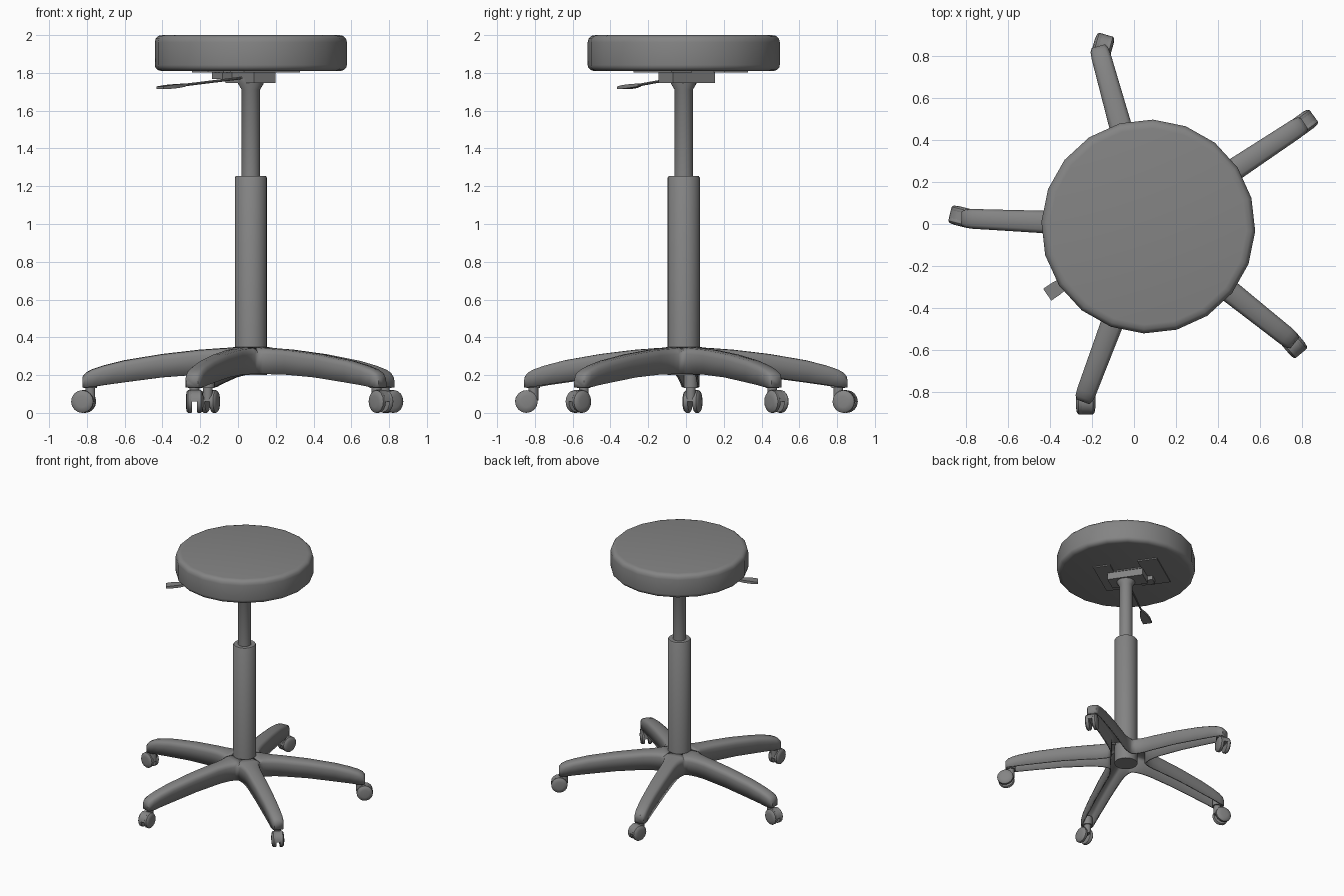
import bpy, bmesh, math
from mathutils import Matrix, Vector

if "Cube" in bpy.data.objects:
    bpy.data.objects.remove(bpy.data.objects["Cube"])

CX, CY = 0.068, -0.012
CENTRE = Matrix.Translation((CX, CY, 0))
DARK = bpy.data.materials.new("dark_grey")
DARK.diffuse_color = (0.23, 0.23, 0.23, 1)
DARK.use_nodes = True
DARK.node_tree.nodes["Principled BSDF"].inputs["Base Color"].default_value = DARK.diffuse_color


def finish(name, bm, mat=CENTRE, angle=40):
    bmesh.ops.remove_doubles(bm, verts=bm.verts, dist=0.0005)
    bmesh.ops.recalc_face_normals(bm, faces=bm.faces)
    bm.transform(mat)
    me = bpy.data.meshes.new(name)
    bm.to_mesh(me)
    bm.free()
    me.materials.append(DARK)
    ob = bpy.data.objects.new(name, me)
    bpy.context.collection.objects.link(ob)
    bpy.ops.object.select_all(action='DESELECT')
    ob.select_set(True)
    bpy.context.view_layer.objects.active = ob
    bpy.ops.object.shade_smooth_by_angle(angle=math.radians(angle))
    return ob


def loft(bm, rows, cap_start=True):
    """Skin closed loops of points, capping the ends."""
    rings = [[bm.verts.new(p) for p in row] for row in rows]
    n = len(rings[0])
    for a, b in zip(rings, rings[1:]):
        for i in range(n):
            j = (i + 1) % n
            bm.faces.new((a[i], a[j], b[j], b[i]))
    bm.faces.new(rings[0][::-1])
    bm.faces.new(rings[-1])


def lathe(bm, profile, sides, mat=Matrix(), phase=0.0):
    """Closed solid turned from (radius, z) points."""
    angs = [phase + 2 * math.pi * i / sides for i in range(sides)]
    loft(bm, [[mat @ Vector((r * math.cos(a), r * math.sin(a), z)) for a in angs]
              for r, z in profile])


def box(bm, lo, hi):
    for v in bmesh.ops.create_cube(bm, size=1)['verts']:
        v.co = [l + (h - l) * (c + 0.5) for l, h, c in zip(lo, hi, v.co)]


# Padded round seat
bm = bmesh.new()
lathe(bm, [(0.475, 1.81), (0.493, 1.815), (0.506, 1.828), (0.509, 1.842), (0.509, 1.962),
           (0.504, 1.982), (0.490, 1.996), (0.467, 2.0)], 20, phase=math.radians(-2.5))
finish("seat", bm)

# Gas lift column
bm = bmesh.new()
lathe(bm, [(0.085, 0.2), (0.085, 1.245), (0.080, 1.253)], 24)
finish("column_sleeve", bm)
bm = bmesh.new()
lathe(bm, [(0.049, 1.24), (0.049, 1.712), (0.067, 1.742), (0.067, 1.77)], 24)
finish("column_piston", bm)

# Seat mechanism, local x points along the lever
MECH = CENTRE @ Matrix.Rotation(math.radians(214), 4, 'Z')
bm = bmesh.new()
box(bm, (-0.18, -0.29, 1.801), (0.18, -0.14, 1.812))
box(bm, (-0.18, 0.07, 1.801), (0.18, 0.20, 1.812))
box(bm, (-0.08, -0.14, 1.801), (0.08, 0.07, 1.812))
finish("seat_plate", bm, MECH)
bm = bmesh.new()
box(bm, (-0.075, -0.15, 1.746), (0.06, 0.12, 1.803))
box(bm, (0.05, -0.19, 1.768), (0.12, -0.09, 1.803))
finish("mechanism_housing", bm, MECH)

# Height lever: thin rod and flat paddle
bm = bmesh.new()
a, b = Vector((0.04, 0, 1.775)), Vector((0.46, 0, 1.732))
d = b - a
rod = Matrix.Translation(a) @ d.to_track_quat('Z', 'Y').to_matrix().to_4x4()
lathe(bm, [(0.007, 0), (0.007, d.length)], 8, rod)
finish("lever_rod", bm, MECH)
bm = bmesh.new()
loft(bm, [((x, -w, z - t), (x, w, z - t), (x, w, z + t), (x, -w, z + t)) for x, w, z, t in
          [(0.42, 0.01, 1.736, 0.008), (0.48, 0.028, 1.730, 0.010),
           (0.53, 0.034, 1.726, 0.010), (0.58, 0.034, 1.721, 0.007)]])
finish("lever_paddle", bm, MECH)

# Five-legged base: hollow shell, each leg is a 72 degree wedge of the hub
LEGS = [33.5 + 72 * i for i in range(5)]
T36 = math.tan(math.radians(36))
# distance, half width, top z, bottom z
STATIONS = [(0.12, 0.12 * T36, 0.345, 0.205), (0.14, 0.076, 0.344, 0.205),
            (0.17, 0.067, 0.342, 0.205), (0.21, 0.060, 0.339, 0.204),
            (0.27, 0.057, 0.335, 0.203), (0.47, 0.054, 0.312, 0.188),
            (0.67, 0.050, 0.279, 0.162), (0.78, 0.048, 0.252, 0.147),
            (0.84, 0.047, 0.232, 0.137), (0.872, 0.043, 0.215, 0.135),
            (0.890, 0.033, 0.195, 0.135)]
TOP = [(-1, 0.032), (-0.9, 0.013), (-0.65, 0.003), (0, 0), (0.65, 0.003), (0.9, 0.013), (1, 0.032)]
bm = bmesh.new()
for deg in LEGS:
    rot = Matrix.Rotation(math.radians(deg), 3, 'Z')
    rows = []
    for r, hw, zt, zb in STATIONS:
        pts = [(-hw, zb)] + [(u * hw, zt - k) for u, k in TOP] + [(hw, zb)]
        rows.append([bm.verts.new(rot @ Vector((r, y, z))) for y, z in pts])
    for p, q in zip(rows, rows[1:]):
        for i in range(len(p) - 1):
            bm.faces.new((p[i], p[i + 1], q[i + 1], q[i]))
    bm.faces.new(rows[-1])
    hub = [bm.verts.new(rot @ Vector((0.07, u * 0.07 * T36, 0.35))) for u, k in TOP]
    for i in range(len(TOP) - 1):
        bm.faces.new((hub[i], hub[i + 1], rows[0][i + 2], rows[0][i + 1]))
base = finish("star_base", bm, angle=50)
sol = base.modifiers.new("wall", 'SOLIDIFY')
sol.thickness = 0.01
sol.offset = -1

# Swivelling twin-wheel casters with a hood over the gap
for n, (deg, heading) in enumerate(zip(LEGS, (36, 74, 166, 270, -50)), 1):
    t = math.radians(deg)
    place = Matrix.Translation((CX + 0.85 * math.cos(t), CY + 0.85 * math.sin(t), 0)) \
        @ Matrix.Rotation(math.radians(heading), 4, 'Z')
    bm = bmesh.new()
    lathe(bm, [(0.036, 0.132), (0.036, 0.2)], 16)
    lathe(bm, [(0.026, 0.065), (0.026, 0.14)], 12)
    finish(f"caster_{n}_stem", bm, place)
    bm = bmesh.new()
    arc = [math.pi * i / 10 for i in range(11)]
    loft(bm, [[(0.037 + 0.06 * math.cos(a), y, 0.06 + 0.06 * math.sin(a)) for a in arc]
              for y in (-0.02, 0.02)])
    finish(f"caster_{n}_hood", bm, place)
    bm = bmesh.new()
    for s in (-1, 1):
        axle = Matrix.Translation((0.037, 0, 0.06)) @ Matrix.Rotation(math.radians(-90 * s), 4, 'X')
        lathe(bm, [(0.056, 0.013), (0.06, 0.018), (0.06, 0.034), (0.052, 0.042), (0.03, 0.046)], 16, axle)
    finish(f"caster_{n}_wheels", bm, place)
